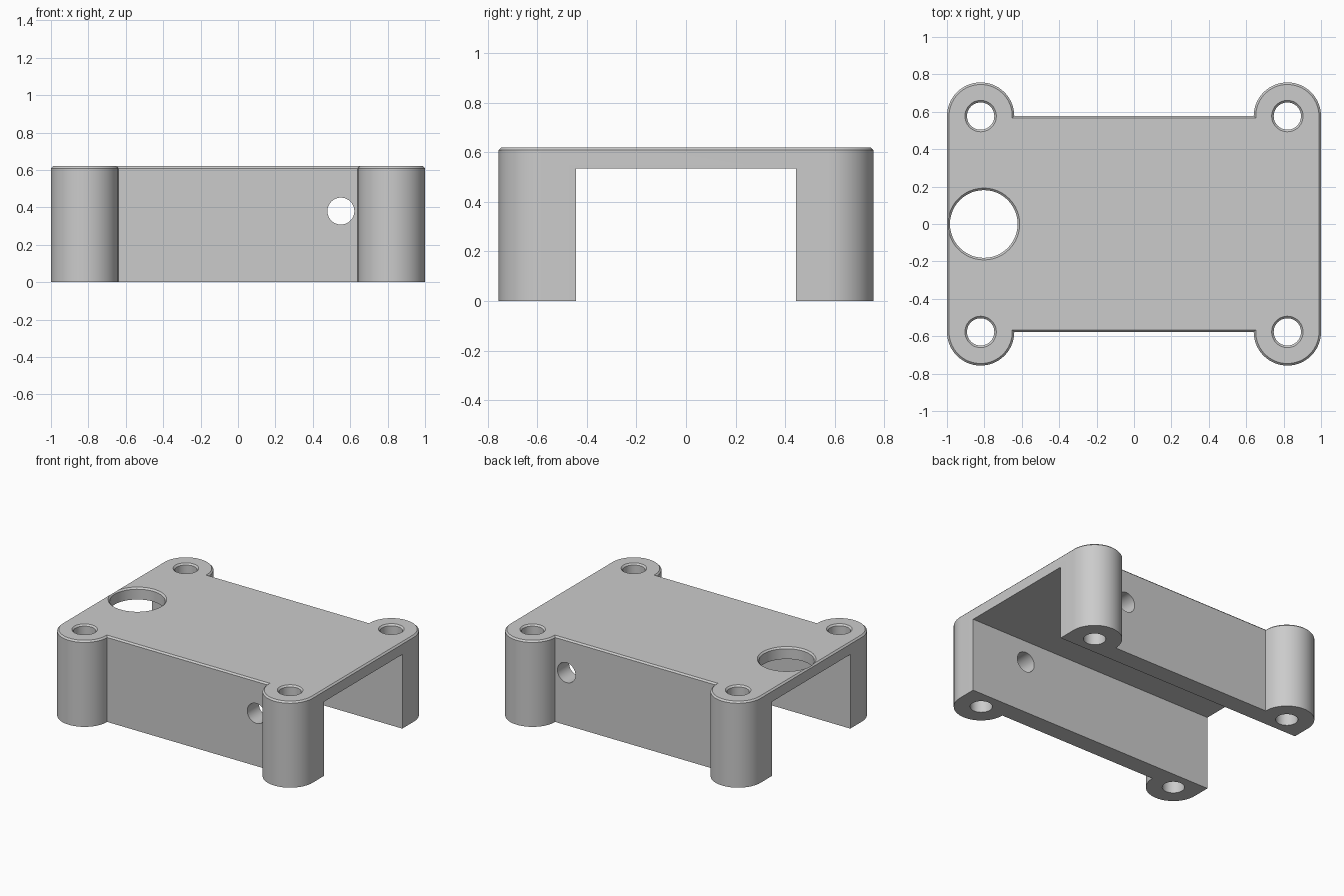
import bpy, bmesh
from math import sin, cos, pi, asin, radians
from mathutils import Matrix

default = bpy.data.objects.get("Cube")
if default:
    bpy.data.objects.remove(default, do_unlink=True)

HEIGHT, CHAMFER = 0.62, 0.011
POST_X, POST_Y, POST_R = 0.82, 0.577, 0.18

grey = bpy.data.materials.new("plain grey")
grey.use_nodes = True
COLOUR = (0.6, 0.6, 0.6, 1)
grey.diffuse_color = COLOUR
grey.node_tree.nodes["Principled BSDF"].inputs["Base Color"].default_value = COLOUR


def loft(name, rings):
    """Solid through stacked rings, each given as (outline, z)."""
    bm = bmesh.new()
    loops = [[bm.verts.new((x, y, z)) for x, y in pts] for pts, z in rings]
    for a, b in zip(loops, loops[1:]):
        for i in range(len(a)):
            j = (i + 1) % len(a)
            bm.faces.new((a[i], a[j], b[j], b[i]))
    bm.faces.new(loops[0][::-1])
    bm.faces.new(loops[-1])
    bmesh.ops.recalc_face_normals(bm, faces=bm.faces)
    mesh = bpy.data.meshes.new(name)
    bm.to_mesh(mesh)
    bm.free()
    mesh.materials.append(grey)
    ob = bpy.data.objects.new(name, mesh)
    bpy.context.collection.objects.link(ob)
    return ob


def circle(x, y, r, n=48):
    return [(x + r * cos(2 * pi * i / n), y + r * sin(2 * pi * i / n)) for i in range(n)]


def outline(inset, n=28):
    """Rectangle with a half-round lobe at each corner, shrunk by inset."""
    r = POST_R - inset
    sweep = pi + asin(inset / r)
    arc = [(POST_X + r * cos(sweep * i / n), POST_Y + r * sin(sweep * i / n))
           for i in range(n + 1)]
    back = arc + [(-x, y) for x, y in reversed(arc)]
    return back + [(-x, -y) for x, y in back]


def hole_cutter(x, y, r):
    """Vertical drill with a chamfered mouth at the top face."""
    return loft("hole_cutter", [(circle(x, y, r), -0.1),
                                (circle(x, y, r), HEIGHT - CHAMFER),
                                (circle(x, y, r + 2 * CHAMFER), HEIGHT + CHAMFER)])


# Cover body with chamfered top rim
body = loft("mounting_cover", [(outline(0), 0),
                               (outline(0), HEIGHT - CHAMFER),
                               (outline(CHAMFER), HEIGHT)])

# Open channel along x
channel = [(-1.2, -0.445), (1.2, -0.445), (1.2, 0.445), (-1.2, 0.445)]
cutters = [loft("channel_cutter", [(channel, -0.1), (channel, 0.535)])]

# Screw holes and large round opening
cutters += [hole_cutter(sx * POST_X, sy * POST_Y, 0.073) for sx in (-1, 1) for sy in (-1, 1)]
cutters.append(hole_cutter(-0.803, 0, 0.181))

# Cross hole through both side walls
cross = loft("cross_hole_cutter", [(circle(0.55, 0.38, 0.072), -1),
                                   (circle(0.55, 0.38, 0.072), 1)])
cross.data.transform(Matrix.Rotation(pi / 2, 4, "X"))
cutters.append(cross)

bpy.context.view_layer.objects.active = body
for cutter in cutters:
    cutter.hide_render = True
    mod = body.modifiers.new("cut", "BOOLEAN")
    mod.operation = "DIFFERENCE"
    mod.solver = "EXACT"
    mod.object = cutter
    bpy.ops.object.modifier_apply(modifier=mod.name)
    bpy.data.objects.remove(cutter, do_unlink=True)

# Smooth round walls, keep crisp edges
bpy.ops.object.select_all(action="DESELECT")
body.select_set(True)
bpy.ops.object.shade_smooth_by_angle(angle=radians(30))
